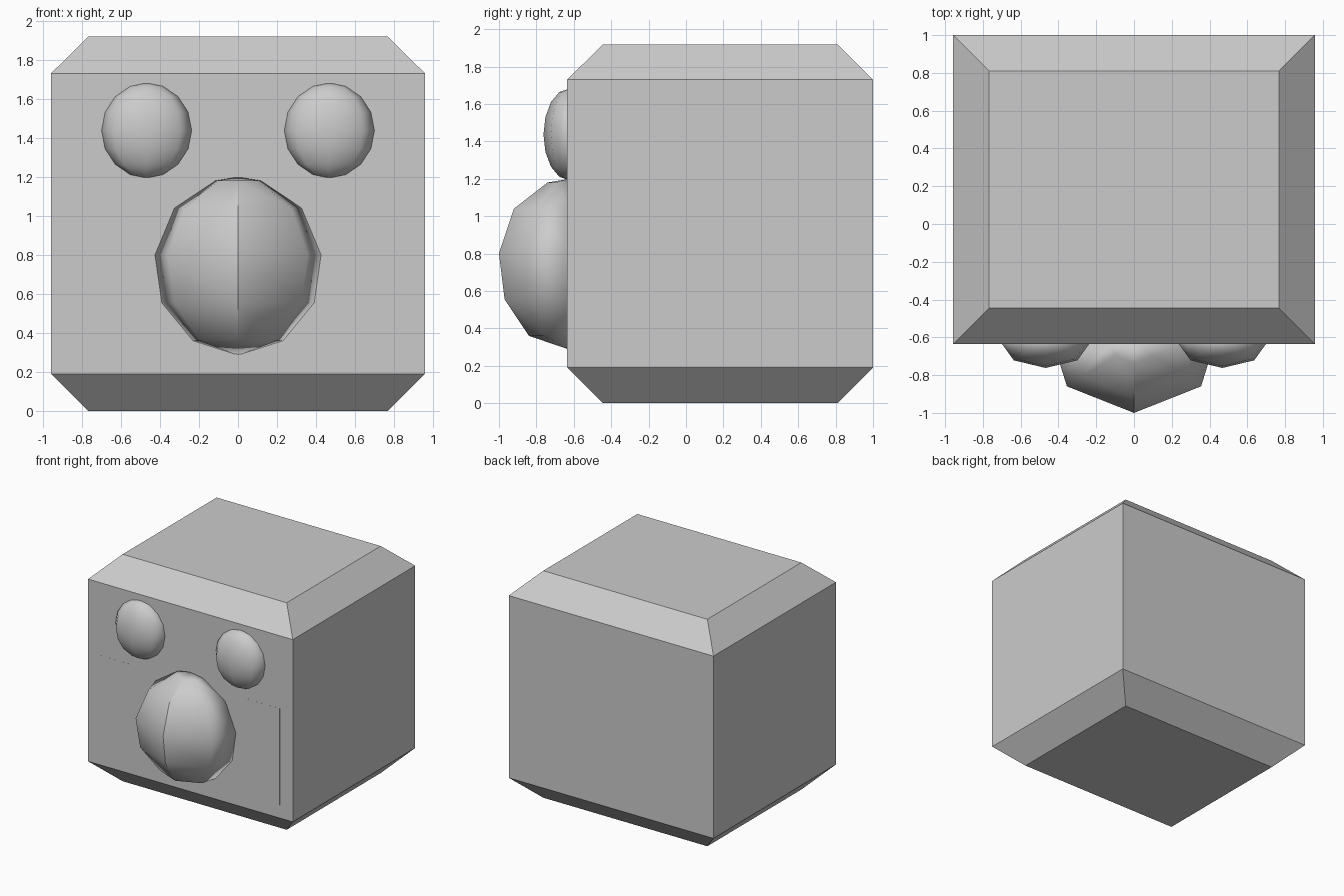
import bpy, bmesh
from math import radians

if "Cube" in bpy.data.objects:
    bpy.data.objects.remove(bpy.data.objects["Cube"])


def add_object(name, bm):
    bmesh.ops.recalc_face_normals(bm, faces=bm.faces)
    mesh = bpy.data.meshes.new(name)
    bm.to_mesh(mesh)
    bm.free()
    obj = bpy.data.objects.new(name, mesh)
    bpy.context.collection.objects.link(obj)
    return obj


def bridge(bm, a, b):
    n = len(a)
    for i in range(n):
        bm.faces.new((a[i], a[(i + 1) % n], b[(i + 1) % n], b[i]))


def box(name, x0, x1, y0, y1, z0, z1):
    bm = bmesh.new()
    bmesh.ops.create_cube(bm, size=1)
    for v in bm.verts:
        v.co = (x1 if v.co.x > 0 else x0, y1 if v.co.y > 0 else y0,
                z1 if v.co.z > 0 else z0)
    return add_object(name, bm)


# Body: block with chamfered top and bottom rims
bm = bmesh.new()
rings = []
for z, inset in ((0, .19), (.19, 0), (1.73, 0), (1.918, .19)):
    x, y0, y1 = .957 - inset, -.635 + inset, 1 - inset
    rings.append([bm.verts.new(c) for c in
                  ((-x, y0, z), (x, y0, z), (x, y1, z), (-x, y1, z))])
for a, b in zip(rings, rings[1:]):
    bridge(bm, a, b)
bm.faces.new(rings[0])
bm.faces.new(rings[-1])
add_object("body", bm)

# Eyes and flush cheek panels, mirrored left and right
for side, s in (("left", 1), ("right", -1)):
    bpy.ops.mesh.primitive_uv_sphere_add(segments=8, ring_count=8, radius=1,
                                         location=(s * .468, -.625, 1.437))
    eye = bpy.context.object
    eye.name = "eye_" + side
    eye.scale = (.238, .137, .245)
    bpy.ops.object.shade_smooth()
    xs = sorted((s * .525, s * .835))
    box("cheek_panel_" + side, *xs, -.6355, -.60, .30, 1.115)

# Snout: faceted half-egg with a central ridge
back = -.62
levels = ((1.18, .12, -.74), (1.04, .33, -.92), (.80, .43, -1.0),
          (.555, .395, -.97), (.36, .235, -.84))
section = ((-1, 0), (-.826, .63), (0, 1), (.826, .63), (1, 0))
bm = bmesh.new()
rows = [[bm.verts.new((u * w, back + f * (front - back), z))
         for u, f in section] for z, w, front in levels]
for a, b in zip(rows, rows[1:]):
    bridge(bm, a, b)
for z, row in ((1.20, rows[0]), (.285, rows[-1])):
    tip = bm.verts.new((0, back, z))
    for i in range(len(row)):
        bm.faces.new((tip, row[i], row[(i + 1) % len(row)]))
for f in bm.faces:
    f.smooth = True
for a, b in zip(rows, rows[1:]):
    bm.edges.get((a[2], b[2])).smooth = False
add_object("snout", bm)
